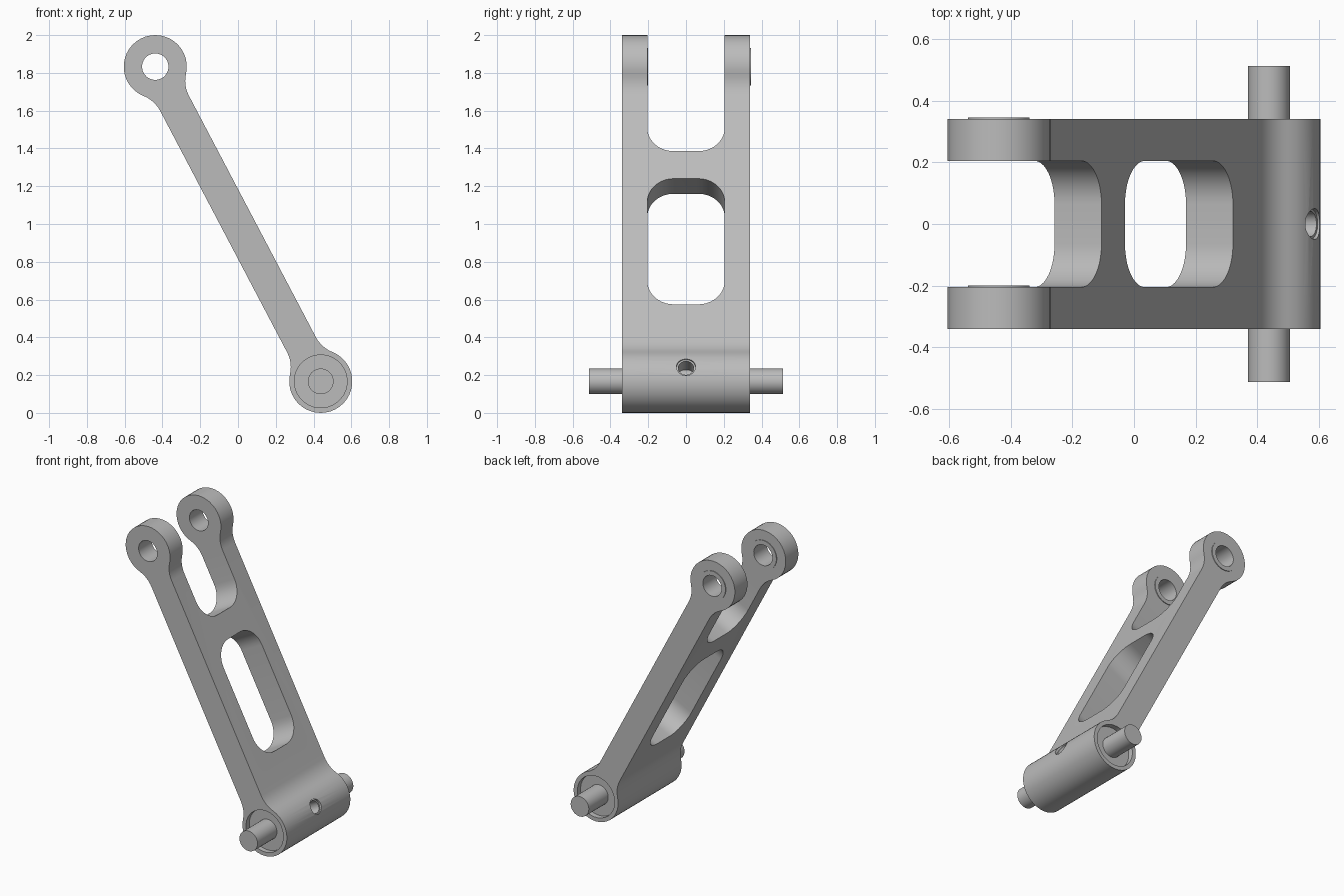
import bpy, bmesh, math
from mathutils import Matrix, Vector

cube = bpy.data.objects.get("Cube")
if cube:
    bpy.data.objects.remove(cube, do_unlink=True)

# Pivot centres and the arm frame: local x along the arm, y across, z through it
TOP, LOW = Vector((-0.438, 0, 1.833)), Vector((0.438, 0, 0.167))
LENGTH = (LOW - TOP).length
along = (LOW - TOP).normalized()
across = Vector((0, 1, 0))
normal = along.cross(across)
FRAME = Matrix((along, across, normal)).transposed().to_4x4()
FRAME.translation = TOP

EYE_R, BAR_HALF, FILLET_R, HALF_WIDTH, GAP = 0.167, 0.086, 0.17, 0.34, 0.205

metal = bpy.data.materials.new("grey_metal")
metal.use_nodes = True
GREY = (0.5, 0.5, 0.5, 1)
metal.diffuse_color = GREY
metal.node_tree.nodes["Principled BSDF"].inputs["Base Color"].default_value = GREY


def arc(cx, cy, r, start, end, steps):
    return [(cx + r * math.cos(start + (end - start) * i / steps),
             cy + r * math.sin(start + (end - start) * i / steps))
            for i in range(steps + 1)]


def prism(name, points, offset):
    """Extrude a closed outline symmetrically by offset, a local half vector."""
    bm = bmesh.new()
    half = Vector(offset)
    face = bm.faces.new([bm.verts.new(Vector(p) - half) for p in points])
    new = bmesh.ops.extrude_face_region(bm, geom=[face])["geom"]
    bmesh.ops.translate(bm, vec=half * 2,
                        verts=[v for v in new if isinstance(v, bmesh.types.BMVert)])
    bmesh.ops.recalc_face_normals(bm, faces=bm.faces)
    mesh = bpy.data.meshes.new(name)
    bm.to_mesh(mesh)
    bm.free()
    mesh.materials.append(metal)
    obj = bpy.data.objects.new(name, mesh)
    bpy.context.collection.objects.link(obj)
    obj.matrix_world = FRAME
    return obj


def cross_pin(name, x, y0, y1, r, sides=32):
    """Cylinder parallel to the pivot axis."""
    mid = (y0 + y1) / 2
    ring = arc(x, 0, r, 0, math.tau, sides)[:-1]
    return prism(name, [(a, mid, b) for a, b in ring], (0, (y1 - y0) / 2, 0))


def radial_pin(name, z0, z1, r):
    """Cylinder pointing out of the arm's broad face at the lower pivot."""
    ring = arc(LENGTH, 0, r, 0, math.tau, 32)[:-1]
    return prism(name, [(a, b, (z0 + z1) / 2) for a, b in ring], (0, 0, (z1 - z0) / 2))


def slot(name, x0, x1, r=0.14):
    """Rounded rectangular window through the arm's thickness."""
    c = GAP - r
    corners = [(x1 - r, c), (x0 + r, c), (x0 + r, -c), (x1 - r, -c)]
    pts = []
    for i, (cx, cy) in enumerate(corners):
        pts += arc(cx, cy, r, i * math.pi / 2, (i + 1) * math.pi / 2, 10)
    return prism(name, [(a, b, 0) for a, b in pts], (0, 0, 0.5))


def combine(target, tool, operation="DIFFERENCE"):
    mod = target.modifiers.new("combine", "BOOLEAN")
    mod.operation, mod.solver, mod.object = operation, "EXACT", tool
    bpy.context.view_layer.update()
    bpy.ops.object.select_all(action="DESELECT")
    bpy.context.view_layer.objects.active = target
    target.select_set(True)
    bpy.ops.object.modifier_apply(modifier=mod.name)
    bpy.data.objects.remove(tool, do_unlink=True)


# Side outline: round eye, fillet into the bar, mirrored both ways
rise = BAR_HALF + FILLET_R
reach = math.sqrt((EYE_R + FILLET_R) ** 2 - rise ** 2)
contact = math.atan2(rise, reach)
quarter = arc(0, 0, EYE_R, math.pi, contact, 14)
quarter += arc(reach, rise, FILLET_R, contact + math.pi, 1.5 * math.pi, 6)[1:]
upper = quarter + [(LENGTH - x, z) for x, z in reversed(quarter)]
outline = upper + [(x, -z) for x, z in reversed(upper[1:-1])]
arm = prism("link_arm", [(x, 0, z) for x, z in outline], (0, HALF_WIDTH, 0))

# Open fork at the top and a window in the middle
combine(arm, slot("fork_cutter", -0.8, 0.551))
combine(arm, slot("window_cutter", 0.715, 1.467))

# Thin raised seats on the eyes, then the eye bores
for face_y in (HALF_WIDTH, -GAP):
    combine(arm, cross_pin("eye_seat", 0, face_y - 0.05, face_y + 0.005, 0.1), "UNION")
combine(arm, cross_pin("eye_bore_cutter", 0, -0.5, 0.5, 0.07))

# Recessed ends of the lower barrel
for side in (-1, 1):
    ends = sorted((side * (HALF_WIDTH - 0.035), side * 0.5))
    combine(arm, cross_pin("recess_cutter", LENGTH, *ends, 0.14))

# Set screw hole with a wider mouth
combine(arm, radial_pin("screw_hole_cutter", 0, 0.3, 0.041))
combine(arm, radial_pin("screw_mouth_cutter", 0.152, 0.3, 0.05))

# Pivot pin through the barrel
pin = cross_pin("pivot_pin", LENGTH, -0.513, 0.513, 0.068)

for obj in (arm, pin):
    bpy.ops.object.select_all(action="DESELECT")
    bpy.context.view_layer.objects.active = obj
    obj.select_set(True)
    bpy.ops.object.shade_smooth_by_angle(angle=math.radians(30))
